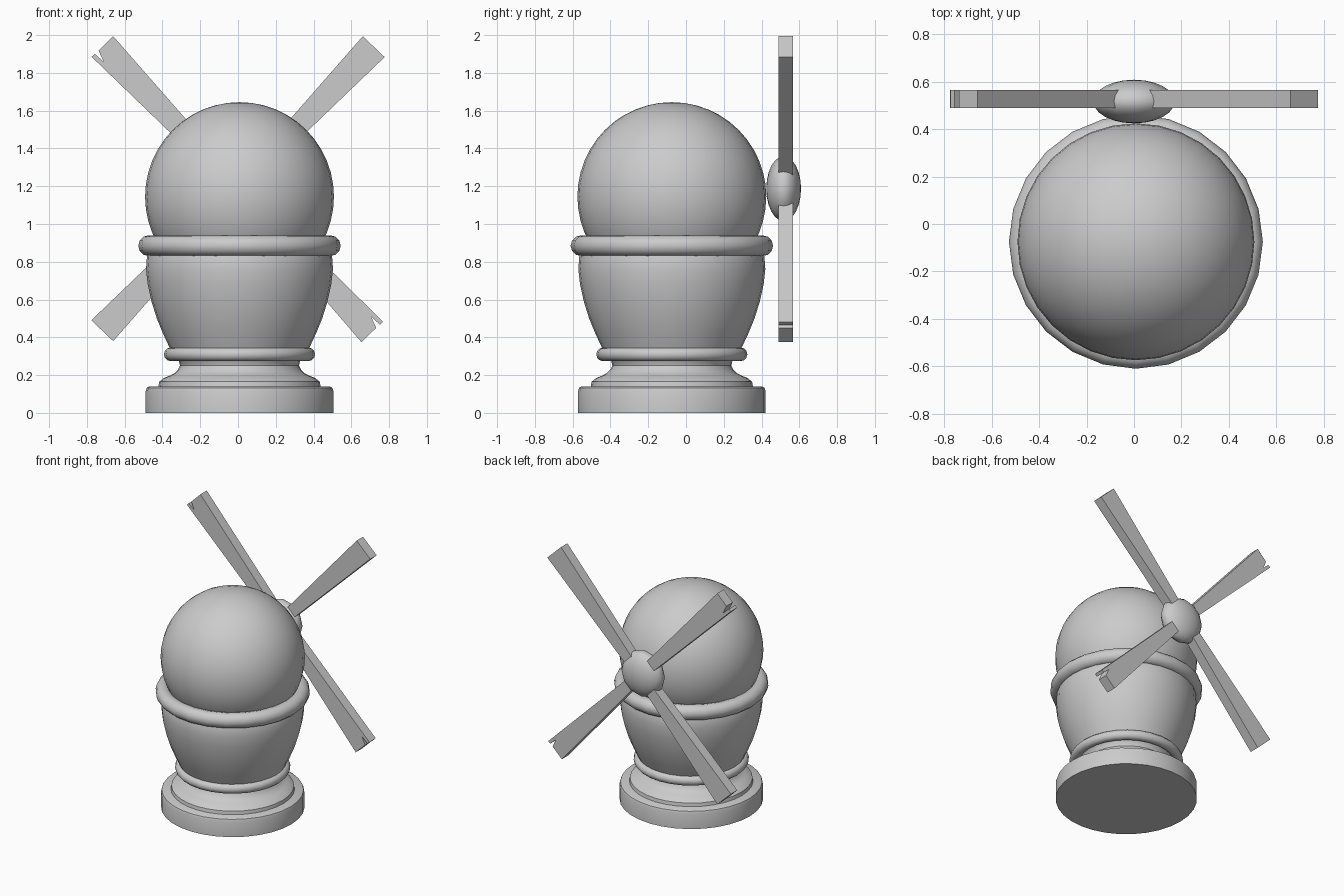
import bpy, bmesh, math
from mathutils import Matrix

if "Cube" in bpy.data.objects:
    bpy.data.objects.remove(bpy.data.objects["Cube"])

CX, CY = 0.008, -0.075          # axis of the round tower
HUB = (0.0, 0.517, 1.187)       # centre of the sails


def finish(bm, name, angle=35):
    bmesh.ops.recalc_face_normals(bm, faces=bm.faces)
    me = bpy.data.meshes.new(name)
    bm.to_mesh(me)
    bm.free()
    ob = bpy.data.objects.new(name, me)
    bpy.context.collection.objects.link(ob)
    bpy.ops.object.select_all(action='DESELECT')
    ob.select_set(True)
    bpy.context.view_layer.objects.active = ob
    bpy.ops.object.shade_smooth_by_angle(angle=math.radians(angle))
    return ob


def lathe(name, profile, sides, closed=False):
    """Spin an (r, z) profile round the tower axis; open profiles get end caps."""
    bm = bmesh.new()
    rings = [[bm.verts.new((CX + r * math.cos(2 * math.pi * i / sides),
                            CY + r * math.sin(2 * math.pi * i / sides), z))
              for i in range(sides)] for r, z in profile]
    pairs = list(zip(rings, rings[1:]))
    if closed:
        pairs.append((rings[-1], rings[0]))
    else:
        bm.faces.new(rings[0])
        bm.faces.new(rings[-1])
    for a, b in pairs:
        for i in range(sides):
            j = (i + 1) % sides
            bm.faces.new((a[i], a[j], b[j], b[i]))
    return finish(bm, name)


def ring(name, radius, z, minor, sides, steps=12):
    prof = [(radius + minor * math.cos(2 * math.pi * k / steps),
             z + minor * math.sin(2 * math.pi * k / steps)) for k in range(steps)]
    return lathe(name, prof, sides, closed=True)


def ball(name, centre, scale, segs, rings, axis_y=False):
    bm = bmesh.new()
    m = Matrix.Translation(centre) @ Matrix.Diagonal((*scale, 1))
    if axis_y:
        m = m @ Matrix.Rotation(math.pi / 2, 4, 'X')
    bmesh.ops.create_uvsphere(bm, u_segments=segs, v_segments=rings, radius=1, matrix=m)
    return finish(bm, name, 60)


# plinth and flared neck
lathe("base_plinth", [(0.497, 0), (0.497, 0.115), (0.491, 0.133), (0.478, 0.14)], 32)
lathe("neck", [(0.43, 0.135), (0.425, 0.165), (0.40, 0.185), (0.37, 0.197),
               (0.345, 0.21), (0.325, 0.23), (0.315, 0.25), (0.322, 0.28), (0.34, 0.3)], 32)

# rounded cup wall with its two collars
ring("lower_collar", 0.364, 0.31, 0.036, 28)
lathe("cup", [(0.35, 0.3), (0.37, 0.345), (0.405, 0.42), (0.438, 0.5), (0.466, 0.59),
              (0.486, 0.68), (0.495, 0.76), (0.49, 0.83), (0.47, 0.88)], 32)
ring("upper_collar", 0.481, 0.885, 0.055, 24)

# domed cap
ball("dome", (CX, CY, 1.145), (0.5, 0.5, 0.5), 32, 24)

# sail hub
ball("hub", HUB, (0.172, 0.092, 0.172), 12, 12, axis_y=True)


# tapered sails; the outline runs along the sail (u) and across it (v)
def sail(name, degrees, notched):
    tip = [(1.04, -0.08), (1.04, 0.08)]
    if notched:
        tip = [(1.04, -0.08), (1.038, 0.029), (0.976, 0.05), (1.04, 0.055), (1.04, 0.078)]
    outline = [(0.06, 0.038), (0.06, -0.038)] + tip
    a = math.radians(degrees)
    bm = bmesh.new()
    vs = [bm.verts.new((HUB[0] + u * math.cos(a) - v * math.sin(a), 0.489,
                        HUB[2] + u * math.sin(a) + v * math.cos(a))) for u, v in outline]
    face = bm.faces.new(vs)
    ext = bmesh.ops.extrude_face_region(bm, geom=[face])
    new = [g for g in ext["geom"] if isinstance(g, bmesh.types.BMVert)]
    bmesh.ops.translate(bm, verts=new, vec=(0, 0.077, 0))
    finish(bm, name, 20)


for n, (deg, cut) in enumerate([(46.3, False), (133.7, True), (226.3, False), (313.2, True)]):
    sail(f"sail_{n + 1}", deg, cut)
